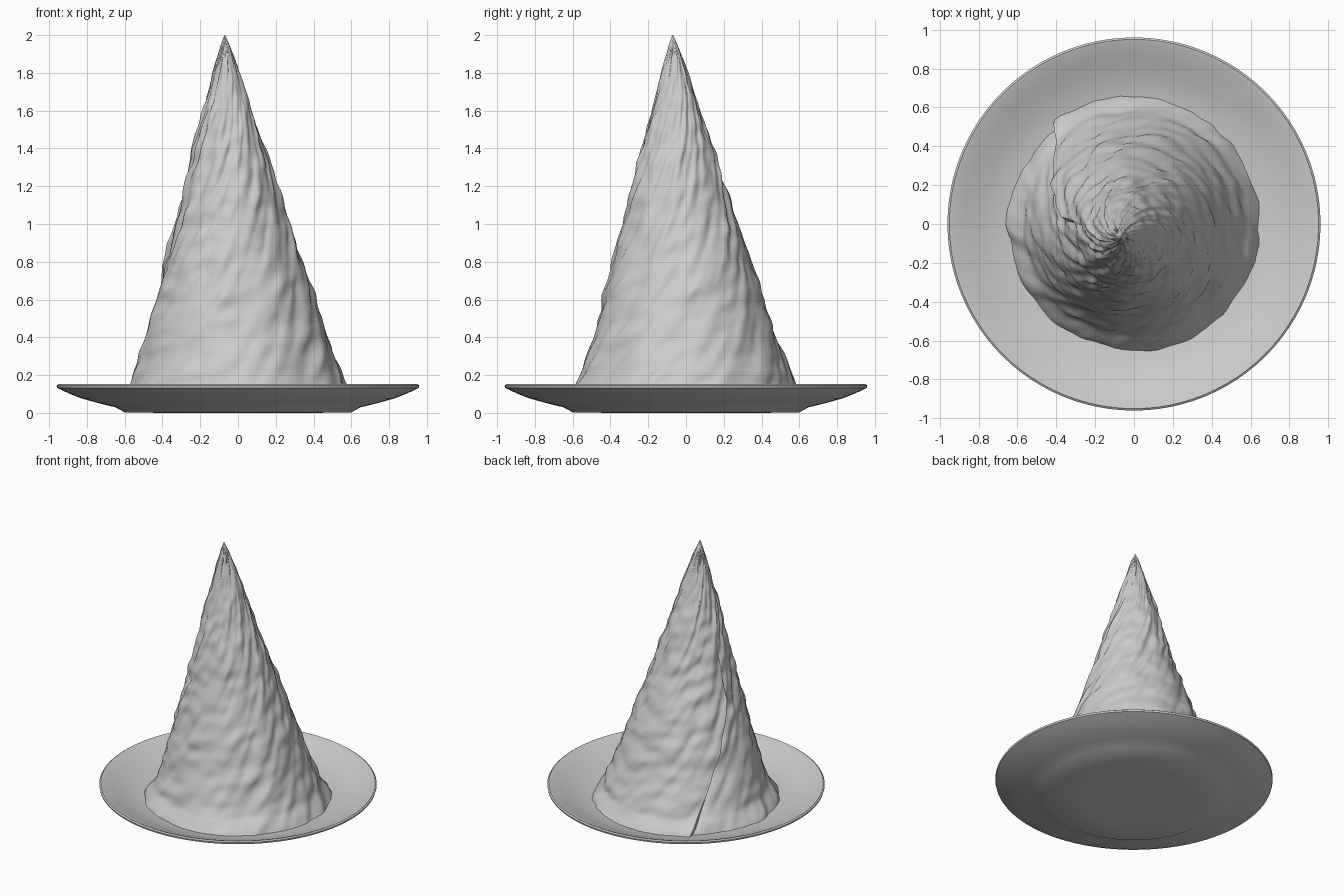
import bpy, bmesh, math
from mathutils import Vector, noise

if "Cube" in bpy.data.objects:
    bpy.data.objects.remove(bpy.data.objects["Cube"])


def make_mat(name, c):
    m = bpy.data.materials.new(name)
    m.diffuse_color = (*c, 1)
    m.use_nodes = True
    m.node_tree.nodes["Principled BSDF"].inputs["Base Color"].default_value = m.diffuse_color
    return m


grey = make_mat("plain grey", (0.6, 0.6, 0.6))


def finish(name, bm, mat, angle):
    bmesh.ops.remove_doubles(bm, verts=bm.verts, dist=1e-5)
    bmesh.ops.recalc_face_normals(bm, faces=bm.faces)
    me = bpy.data.meshes.new(name)
    bm.to_mesh(me)
    bm.free()
    me.materials.append(mat)
    ob = bpy.data.objects.new(name, me)
    bpy.context.collection.objects.link(ob)
    bpy.ops.object.select_all(action='DESELECT')
    bpy.context.view_layer.objects.active = ob
    ob.select_set(True)
    bpy.ops.object.shade_smooth_by_angle(angle=math.radians(angle))
    return ob


def skin(bm, rings):
    for a, b in zip(rings, rings[1:]):
        n = len(a)
        for i in range(n):
            j = (i + 1) % n
            bm.faces.new((a[i], a[j], b[j], b[i]))


def interp(table, x):
    for (x0, y0), (x1, y1) in zip(table, table[1:]):
        if x <= x1:
            return y0 + (y1 - y0) * (x - x0) / (x1 - x0)
    return table[-1][1]


# Plate: shallow dish turned around the z axis
profile = [(0.001, 0), (0.4, 0), (0.60, 0.003), (0.65, 0.03), (0.74, 0.052), (0.83, 0.077),
           (0.90, 0.105), (0.957, 0.132), (0.96, 0.145), (0.95, 0.152), (0.93, 0.147),
           (0.86, 0.117), (0.78, 0.085), (0.70, 0.06), (0.60, 0.045), (0.3, 0.04), (0.001, 0.04)]
bm = bmesh.new()
N = 96
rings = [[bm.verts.new((r * math.cos(2 * math.pi * i / N), r * math.sin(2 * math.pi * i / N), z))
          for i in range(N)] for r, z in profile]
skin(bm, rings)
finish("plate", bm, grey, 40)

# Rolled cone: leaning, wrinkled in slanted folds, with one overlapping seam
radius = [(0.04, 0.655), (0.08, 0.63), (0.15, 0.575), (0.4, 0.485), (0.6, 0.425), (0.8, 0.365),
          (1.0, 0.302), (1.2, 0.245), (1.5, 0.158), (1.8, 0.07), (1.95, 0.022), (2.0, 0.002)]
bm = bmesh.new()
N, ROWS = 150, 130
rings = []
for k in range(ROWS + 1):
    z = 0.04 + 1.96 * k / ROWS
    r0 = interp(radius, z)
    t = max(0, (z - 0.2) / 1.8)
    cx = -0.07 * t
    seam = math.radians(127 + 45 * min(1, z / 0.9))
    fade = max(0, min(1, (1.3 - z) / 0.7))
    ring = []
    for i in range(N):
        s = i / N                               # 0..1 going round from the seam
        a = seam + 2 * math.pi * s
        w = a - 1.3 * z                         # slanted coordinate makes spiral folds
        p = Vector((6 * math.cos(w), 6 * math.sin(w), 3.2 * z))
        q = Vector((2.2 * math.cos(w), 2.2 * math.sin(w), 9 * z))
        d = 0.016 * noise.noise(p) + 0.014 * noise.noise(q * 1.3)
        # raised flap just before the seam, tucked in just after it
        step = 0.025 * fade * (max(0, 1 - (1 - s) / 0.15) - max(0, 1 - s / 0.12))
        r = r0 + (d + step) * min(1, r0 / 0.15)
        dz = 0.012 * noise.noise(p * 1.7) if 0 < k < ROWS - 4 else 0
        ring.append(bm.verts.new((cx + r * math.cos(a), cx + r * math.sin(a), z + dz)))
    rings.append(ring)
skin(bm, rings)
bm.faces.new(rings[-1])
finish("rolled_cone", bm, grey, 50)
